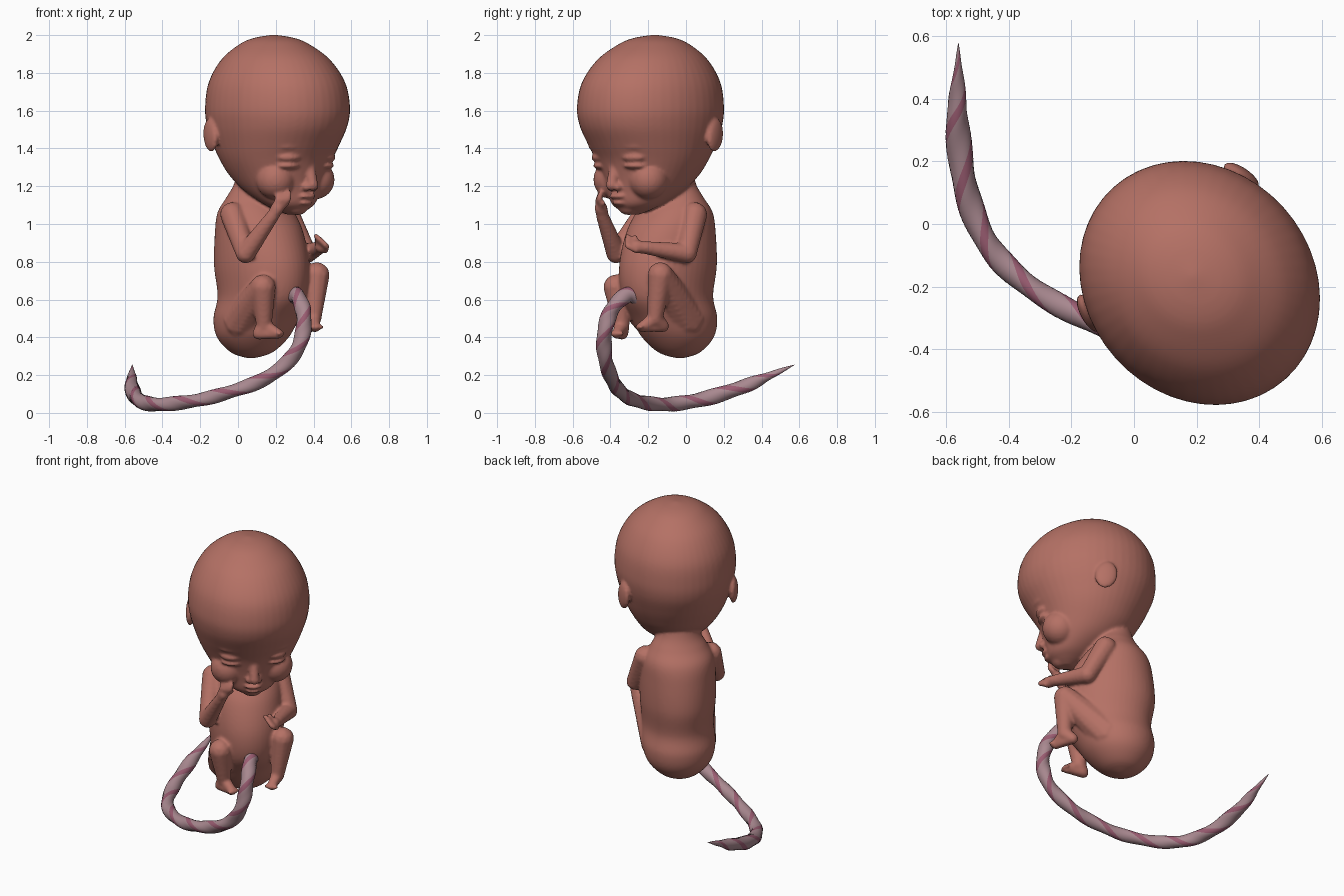
import bpy, bmesh, math
from mathutils import Vector, Matrix

if "Cube" in bpy.data.objects:
    bpy.data.objects.remove(bpy.data.objects["Cube"])

# Body frame: a = sideways, f = forward, z = up; turned 42 degrees toward +x
BODY = Matrix.Translation((0.022, 0.02, 0)) @ Matrix.Rotation(math.radians(42), 4, 'Z')


def L(a, f, z):
    return Vector((a, -f, z))


def material(name, rgb):
    m = bpy.data.materials.new(name)
    m.diffuse_color = (*rgb, 1)
    m.use_nodes = True
    m.node_tree.nodes["Principled BSDF"].inputs["Base Color"].default_value = m.diffuse_color
    return m


def spline(pts, steps):
    """Catmull-Rom through tuples of any length."""
    out = []
    for i in range(len(pts) - 1):
        p = [pts[max(0, min(len(pts) - 1, i + k))] for k in (-1, 0, 1, 2)]
        for s in range(steps):
            t = s / steps
            out.append([0.5 * (2 * b + (c - a) * t + (2 * a - 5 * b + 4 * c - d) * t * t
                        + (3 * b - a - 3 * c + d) * t ** 3) for a, b, c, d in zip(*p)])
    return out + [list(pts[-1])]


def skin_rings(bm, rings):
    faces = []
    n = len(rings[0])
    for r0, r1 in zip(rings, rings[1:]):
        for j in range(n):
            k = (j + 1) % n
            faces.append((bm.faces.new((r0[j], r0[k], r1[k], r1[j])), j))
    bm.faces.new(rings[0][::-1])
    bm.faces.new(rings[-1])
    return faces


def loft(bm, sections, n=48):
    """Stack of ellipses: z, forward centre, forward radius, side radius."""
    rings = []
    for z, fc, p, q in spline(sections, 6):
        p, q = max(p, .004), max(q, .004)
        rings.append([bm.verts.new(L(q * math.cos(t), fc - p * math.sin(t), z))
                      for t in (2 * math.pi * j / n for j in range(n))])
    skin_rings(bm, rings)


def blob(bm, c, r, rot=None, sub=3):
    r = (r, r, r) if isinstance(r, (int, float)) else r
    m = Matrix.Translation(L(*c)) @ (rot or Matrix()) @ Matrix.Diagonal((*r, 1))
    bmesh.ops.create_icosphere(bm, subdivisions=sub, radius=1, matrix=m)


def limb(bm, pts, steps=10, sub=2):
    """Chain of overlapping balls: a, f, z, radius, straight between joints."""
    for p, q in zip(pts, pts[1:]):
        for s in range(steps + 1):
            v = [x + (y - x) * s / steps for x, y in zip(p, q)]
            blob(bm, v[:3], v[3], sub=sub)


def hand(bm, wrist, palm, tip, spread, thumb):
    limb(bm, [(*wrist, .033), (*palm, .036)], 5)
    for i in range(4):
        o = Vector(spread) * (i - 1.5)
        a, b = Vector(palm) + o * .8, Vector(tip) + o
        limb(bm, [(*a, .018), (*(a.lerp(b, .6) + Vector((0, .012, 0))), .017), (*b, .014)], 4)
    limb(bm, [(*palm, .02), (*thumb, .015)], 4)


def leg(bm, hip, knee, ankle, heel, toe):
    limb(bm, [(*hip, .11), (*knee, .07)])
    limb(bm, [(*knee, .07), (*ankle, .043), (*heel, .034)])
    limb(bm, [(*ankle, .038), (*toe, .03)])
    limb(bm, [(*heel, .034), (*toe, .028)])
    d = (Vector(toe) - Vector(heel)).normalized()
    side = d.cross(Vector((0, 0, 1))).normalized()
    for i in range(5):
        blob(bm, Vector(toe) + d * (.026 - .004 * abs(i - 2)) + side * (i - 2) * .015, .013, sub=2)


bm = bmesh.new()

# Torso and neck
loft(bm, [(.29, .07, .02, .02), (.32, .075, .11, .11), (.40, .085, .19, .19), (.50, .11, .235, .218),
          (.62, .16, .265, .212), (.78, .155, .283, .225), (.95, .135, .25, .222), (1.06, .11, .2, .208),
          (1.14, .105, .14, .165), (1.22, .12, .115, .125), (1.34, .16, .13, .13)])

# Head, narrowing to a small jaw
loft(bm, [(1.05, .40, .03, .03), (1.075, .39, .085, .085), (1.11, .37, .14, .14), (1.18, .315, .21, .20),
          (1.26, .28, .265, .25), (1.34, .268, .305, .292), (1.42, .27, .35, .322), (1.52, .277, .398, .35),
          (1.62, .28, .411, .36), (1.75, .275, .388, .338), (1.87, .265, .308, .271),
          (1.95, .255, .2, .177), (1.985, .252, .115, .1), (2.002, .25, .004, .004)])

# Nose and lips
limb(bm, [(0, .53, 1.31, .03), (0, .558, 1.205, .031)])
blob(bm, (0, .515, 1.147), (.055, .035, .015))
blob(bm, (0, .50, 1.112), (.045, .035, .015))
blob(bm, (0, .435, 1.085), (.06, .05, .038))

for s in (-1, 1):
    turn = Matrix.Rotation(s * math.radians(22), 4, 'Z')
    # Cheeks, nostrils, eyelids, brows and ears
    blob(bm, (s * .14, .42, 1.235), .105)
    blob(bm, (s * .028, .54, 1.195), .021)
    blob(bm, (s * .13, .515, 1.352), (.072, .05, .026), turn)
    blob(bm, (s * .13, .508, 1.308), (.065, .048, .018), turn)
    blob(bm, (s * .13, .53, 1.41), (.09, .05, .022), turn)
    ear = Matrix.Rotation(s * math.radians(14), 4, 'Z') @ Matrix.Rotation(math.radians(-12), 4, 'X')
    blob(bm, (s * .328, .115, 1.47), (.026, .066, .09), ear)

# Right arm, hand raised to the chin
limb(bm, [(-.195, .14, 1.05, .068), (-.247, .302, .845, .055), (-.19, .45, 1.04, .036)])
hand(bm, (-.19, .45, 1.04), (-.175, .475, 1.085), (-.155, .5, 1.155), (.017, .012, .004), (-.13, .5, 1.11))

# Left arm, forearm level across the chest
limb(bm, [(.195, .14, 1.05, .068), (.243, .24, .845, .055), (.15, .45, .875, .036)])
hand(bm, (.15, .45, .875), (.125, .49, .88), (.085, .525, .915), (.011, .012, -.015), (.1, .48, .93))

# Folded legs
leg(bm, (-.12, .14, .49), (-.179, .363, .665), (-.155, .345, .46), (-.175, .325, .42), (-.118, .41, .42))
leg(bm, (.12, .14, .50), (.19, .38, .73), (.158, .39, .50), (.165, .34, .46), (.118, .445, .455))

bmesh.ops.recalc_face_normals(bm, faces=bm.faces)
bm.transform(BODY)
mesh = bpy.data.meshes.new("baby_body")
bm.to_mesh(mesh)
bm.free()
mesh.materials.append(material("skin", (.46, .165, .13)))
body = bpy.data.objects.new("baby_body", mesh)
bpy.context.collection.objects.link(body)
# Fuse the parts into one soft surface
rm = body.modifiers.new("fuse", 'REMESH')
rm.mode = 'VOXEL'
rm.voxel_size = .009
rm.use_smooth_shade = True
sm = body.modifiers.new("soften", 'SMOOTH')
sm.factor = .5
sm.iterations = 6

# Umbilical cord: twisted tube with spiral stripes, x, y, z, radius
path = spline([(.26, -.22, .58, .04), (.305, -.305, .625, .041), (.343, -.39, .55, .041), (.345, -.43, .43, .041),
               (.29, -.43, .30, .039), (.15, -.395, .185, .038), (-.03, -.35, .115, .036),
               (-.2, -.28, .07, .036), (-.37, -.17, .047, .037), (-.48, -.04, .05, .038),
               (-.54, .13, .083, .04), (-.563, .32, .145, .037), (-.561, .46, .205, .019),
               (-.56, .575, .255, .001)], 10)
bm = bmesh.new()
N, rings, side = 24, [], Vector((0, 0, 1))
for i, (x, y, z, r) in enumerate(path):
    a, b = path[max(0, i - 1)], path[min(len(path) - 1, i + 1)]
    d = (Vector(b[:3]) - Vector(a[:3])).normalized()
    side = (side - d * side.dot(d)).normalized()
    up = d.cross(side)
    ring = []
    for j in range(N):
        t = 2 * math.pi * j / N
        w = t + i * .27
        rr = r * (1 + .07 * math.cos(2 * t))
        ring.append(bm.verts.new(Vector((x, y, z)) + (side * math.cos(w) + up * math.sin(w)) * rr))
    rings.append(ring)
for face, j in skin_rings(bm, rings):
    face.material_index = 1 if (j + 2) % 12 in (0, 1, 2) else 0
    face.smooth = True
bmesh.ops.recalc_face_normals(bm, faces=bm.faces)
mesh = bpy.data.meshes.new("umbilical_cord")
bm.to_mesh(mesh)
bm.free()
mesh.materials.append(material("cord_pale", (.40, .25, .28)))
mesh.materials.append(material("cord_pink", (.33, .11, .17)))
cord = bpy.data.objects.new("umbilical_cord", mesh)
bpy.context.collection.objects.link(cord)
